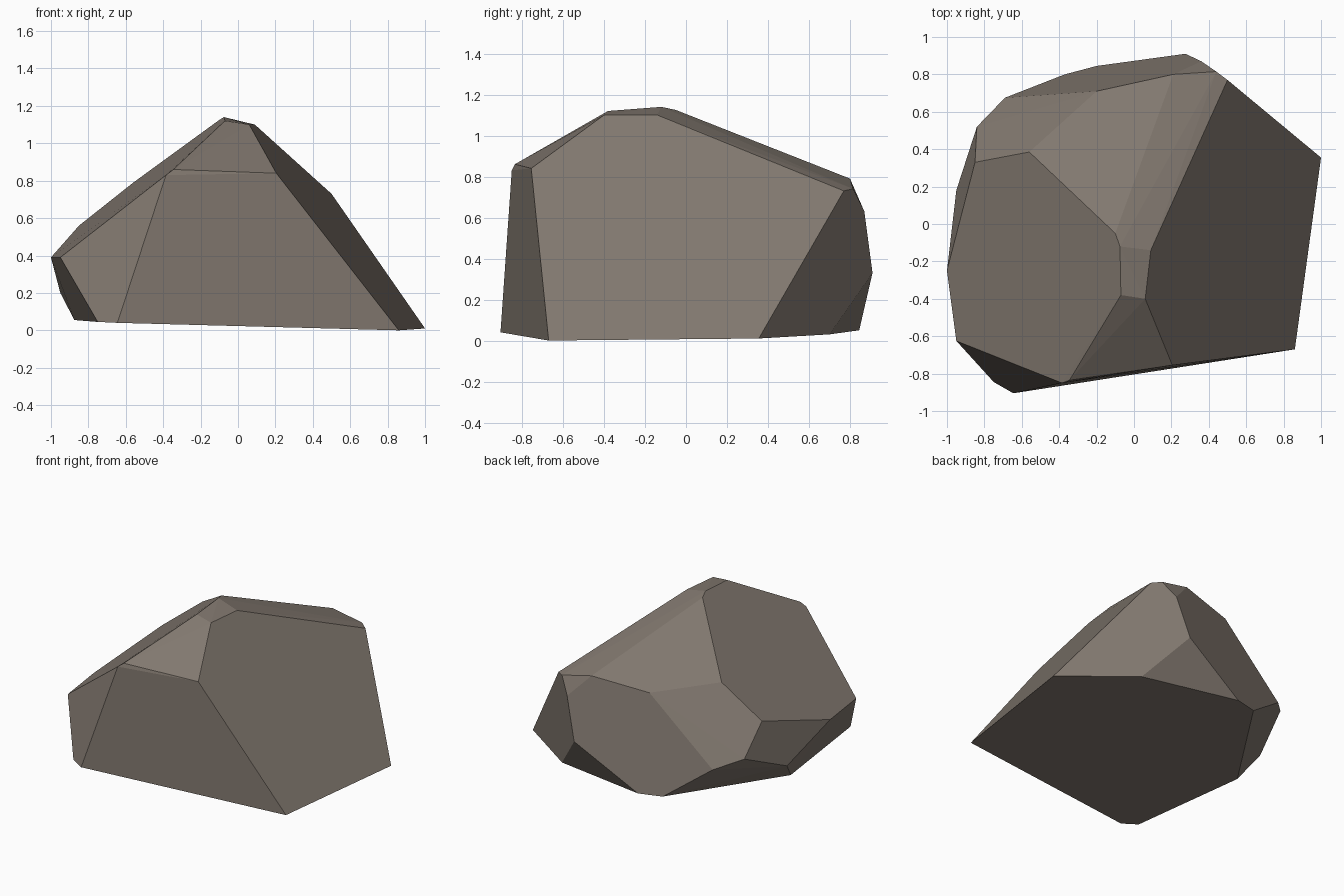
import bpy
import bmesh
import math

default_cube = bpy.data.objects.get("Cube")
if default_cube:
    bpy.data.objects.remove(default_cube, do_unlink=True)


def flat_material(name, colour):
    material = bpy.data.materials.new(name)
    material.use_nodes = True
    material.diffuse_color = colour
    shader = material.node_tree.nodes["Principled BSDF"]
    shader.inputs["Base Color"].default_value = colour
    shader.inputs["Roughness"].default_value = 1
    return material


# Corners of the boulder, grouped by the region they belong to
crest = [(.09, -.14, 1.1), (.06, -.4, 1.1), (-.07, -.38, 1.12),
         (-.075, -.12, 1.14), (-.1, -.05, 1.125)]
front_shoulder = [(-.345, -.835, .86), (-.385, -.85, .83), (.205, -.755, .84)]
right_shoulder = [(-.56, .385, .79), (-.85, .33, .56), (-1, -.25, .39), (-.95, -.625, .39)]
back_shoulder = [(.5, .77, .73), (.44, .815, .74), (.21, .8, .79), (-.2, .71, .74)]
back_bulge = [(.36, .87, .63), (.275, .91, .33), (-.69, .675, .29),
              (-.84, .52, .35), (-.95, .18, .2)]
base = [(.86, -.67, 0), (1, .355, .01), (.52, .7, .03), (-.2, .845, .05), (-.37, .8, .055),
        (-.875, .03, .055), (-.75, -.845, .045), (-.645, -.905, .04)]


def faceted_stone(name, corners, material):
    """Wrap the corners in a convex skin and merge it into broad flat facets."""
    bm = bmesh.new()
    for corner in corners:
        bm.verts.new(corner)
    bmesh.ops.convex_hull(bm, input=bm.verts[:])
    loose = [v for v in bm.verts if not v.link_faces]
    bmesh.ops.delete(bm, geom=loose, context="VERTS")
    bmesh.ops.dissolve_limit(bm, angle_limit=math.radians(3),
                             verts=bm.verts[:], edges=bm.edges[:])
    bmesh.ops.recalc_face_normals(bm, faces=bm.faces[:])
    mesh = bpy.data.meshes.new(name)
    bm.to_mesh(mesh)
    bm.free()
    mesh.materials.append(material)
    stone = bpy.data.objects.new(name, mesh)
    bpy.context.collection.objects.link(stone)
    return stone


# Single flat-shaded boulder
stone_colour = flat_material("warm grey stone", (.22, .187, .158, 1))
faceted_stone("boulder",
              crest + front_shoulder + right_shoulder + back_shoulder + back_bulge + base,
              stone_colour)
